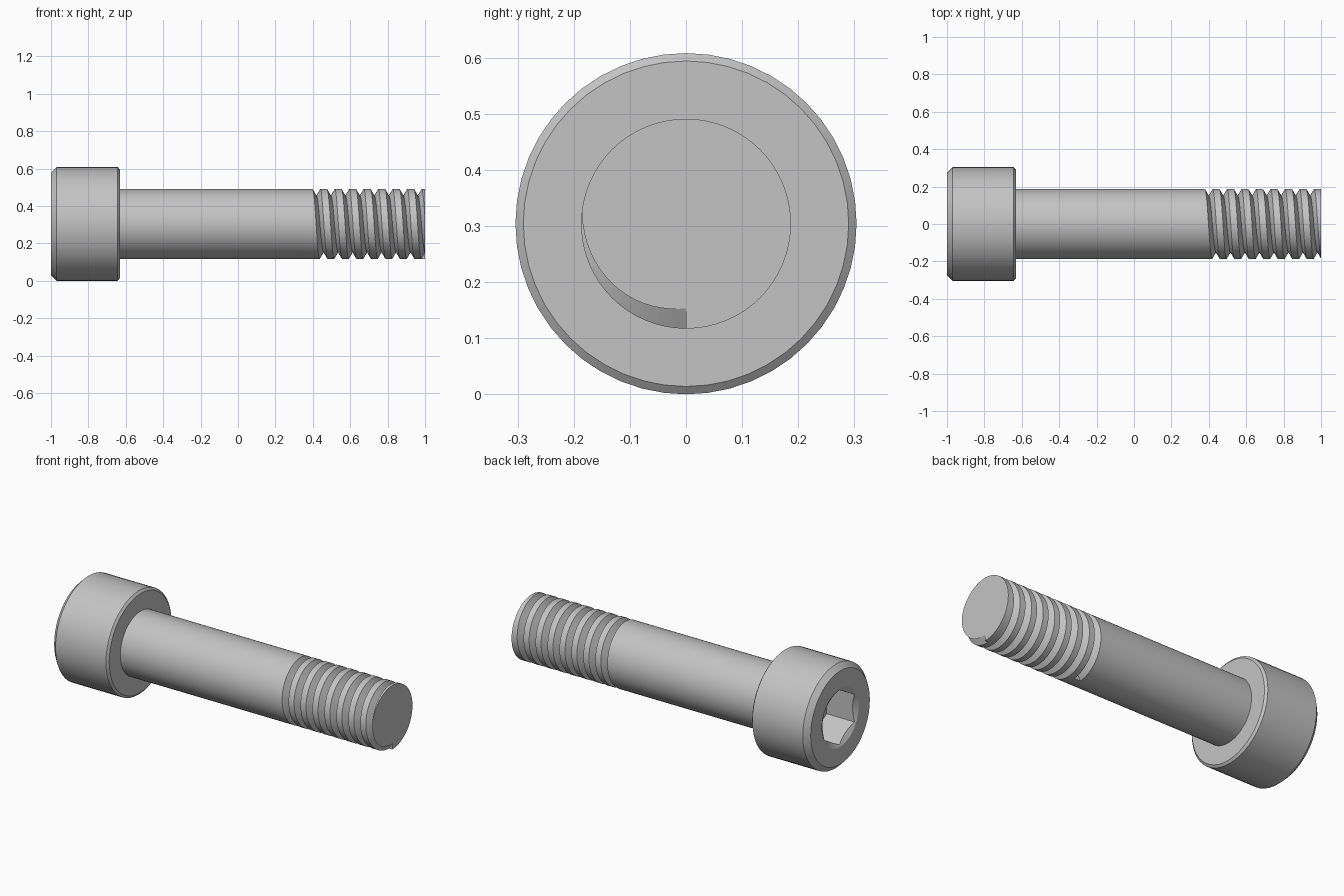
import bpy, bmesh
from math import sin, cos, tan, pi, radians

if "Cube" in bpy.data.objects:
    bpy.data.objects.remove(bpy.data.objects["Cube"], do_unlink=True)

HEAD_R, SHANK_R = 0.304, 0.187
PITCH, TURNS, DEPTH = 0.0775, 8, 0.036
STEPS = 64

steel = bpy.data.materials.new("grey steel")
steel.use_nodes = True
colour = (0.55, 0.55, 0.55, 1)
steel.diffuse_color = colour
steel.node_tree.nodes["Principled BSDF"].inputs["Base Color"].default_value = colour


def around(x, r, t):
    """Point on the bolt axis frame; t = 0 is straight down, turning to the front."""
    return (x, -r * sin(t), HEAD_R - r * cos(t))


def loft(name, rings):
    """Closed solid through a list of equal-length rings of points."""
    bm = bmesh.new()
    rows = [[bm.verts.new(p) for p in ring] for ring in rings]
    n = len(rows[0])
    for a, b in zip(rows, rows[1:]):
        for i in range(n):
            j = (i + 1) % n
            bm.faces.new((a[i], a[j], b[j], b[i]))
    bm.faces.new(rows[0])
    bm.faces.new(rows[-1])
    bmesh.ops.recalc_face_normals(bm, faces=bm.faces)
    mesh = bpy.data.meshes.new(name)
    bm.to_mesh(mesh)
    bm.free()
    mesh.materials.append(steel)
    obj = bpy.data.objects.new(name, mesh)
    bpy.context.collection.objects.link(obj)
    return obj


def lathe(name, profile, sides):
    return loft(name, [[around(x, r, 2 * pi * i / sides) for i in range(sides)]
                       for x, r in profile])


def activate(obj):
    bpy.ops.object.select_all(action='DESELECT')
    obj.select_set(True)
    bpy.context.view_layer.objects.active = obj


def cut(obj, cutter):
    cutter.hide_render = True
    mod = obj.modifiers.new("cut", 'BOOLEAN')
    mod.operation, mod.solver, mod.object = 'DIFFERENCE', 'EXACT', cutter
    activate(obj)
    bpy.ops.object.modifier_apply(modifier=mod.name)
    bpy.data.objects.remove(cutter, do_unlink=True)


# Head with chamfered rims
head = lathe("head", [(-1, HEAD_R - 0.03), (-0.97, HEAD_R),
                      (-0.643, HEAD_R), (-0.632, HEAD_R - 0.014)], 48)

# Hexagonal socket with a countersunk mouth
cut(head, lathe("socket_cutter", [(-1.05, 0.161), (-0.814, 0.161)], 6))
cut(head, lathe("countersink_cutter", [(-1.02, 0.205), (-0.915, 0.022)], 48))

# Plain shank, running to the threaded tip
shank = lathe("shank", [(-0.65, SHANK_R), (0.33, SHANK_R), (1, SHANK_R)], STEPS)

# Helical V groove that starts at the tip
slope, over = tan(radians(30)), 0.008
half = (DEPTH + over) * slope
groove = []
for k in range(TURNS * STEPS + 1):
    t = 2 * pi * k / STEPS
    x = 1.0003 - PITCH * k / STEPS
    groove.append([around(x - half, SHANK_R + over, t),
                   around(x, SHANK_R - DEPTH, t),
                   around(x + half, SHANK_R + over, t)])
cut(shank, loft("thread_cutter", groove))

for part in (head, shank):
    activate(part)
    bpy.ops.object.shade_smooth_by_angle(angle=radians(25))
